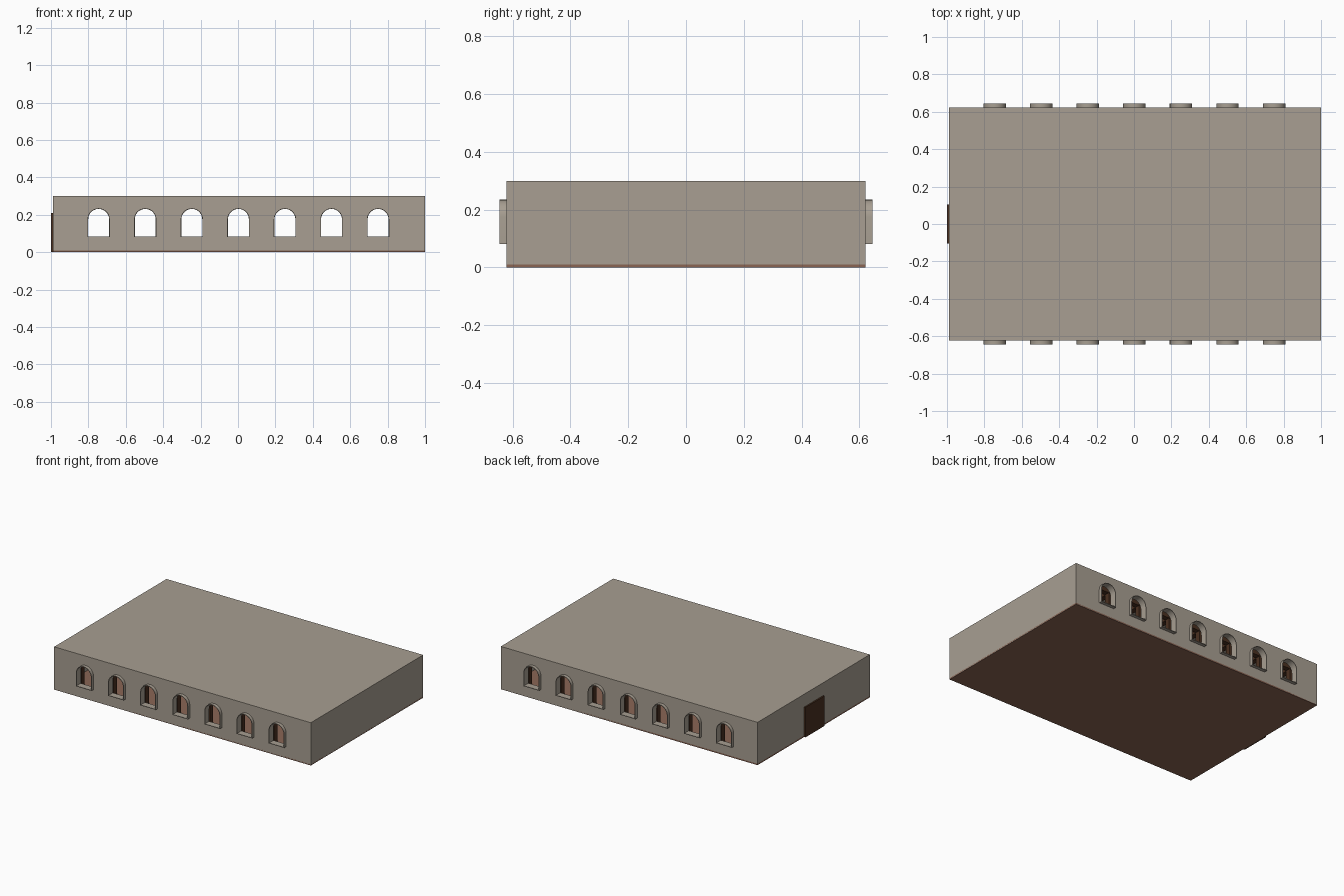
import bpy, math

if "Cube" in bpy.data.objects:
    bpy.data.objects.remove(bpy.data.objects["Cube"])

def material(name, hex_code):
    def lin(c):
        c /= 255
        return c / 12.92 if c <= 0.04045 else ((c + 0.055) / 1.055) ** 2.4
    m = bpy.data.materials.new(name)
    m.diffuse_color = [lin(int(hex_code[i:i + 2], 16)) for i in (0, 2, 4)] + [1]
    m.use_nodes = True
    m.node_tree.nodes["Principled BSDF"].inputs["Base Color"].default_value = m.diffuse_color
    return m

STONE = material("warm grey stone", "A89F92")
FLOOR = material("reddish brown floor", "8A6554")
WOOD = material("dark brown timber", "4A3020")

def box(name, lo, hi, mat):
    bpy.ops.mesh.primitive_cube_add(size=1, location=[(a + b) / 2 for a, b in zip(lo, hi)])
    o = bpy.context.object
    o.scale = [b - a for a, b in zip(lo, hi)]
    bpy.ops.object.transform_apply(location=False, rotation=False, scale=True)
    o.name = name
    o.data.materials.append(mat)
    return o

def plate(name, outlines, y0, y1, mat):
    """Filled x-z outlines (inner ones become holes), extruded from y0 to y1."""
    cu = bpy.data.curves.new(name, 'CURVE')
    cu.dimensions, cu.fill_mode = '2D', 'BOTH'
    cu.extrude = abs(y1 - y0) / 2
    for pts in outlines:
        s = cu.splines.new('POLY')
        s.points.add(len(pts) - 1)
        for p, (x, z) in zip(s.points, pts):
            p.co = (x, z, 0, 1)
        s.use_cyclic_u = True
    cu.materials.append(mat)
    o = bpy.data.objects.new(name, cu)
    o.location = (0, (y0 + y1) / 2, 0)
    o.rotation_euler = (math.pi / 2, 0, 0)
    bpy.context.collection.objects.link(o)
    bpy.ops.object.select_all(action='DESELECT')
    o.select_set(True)
    bpy.context.view_layer.objects.active = o
    bpy.ops.object.convert(target='MESH')
    o = bpy.context.object
    bpy.ops.object.shade_smooth_by_angle(angle=math.radians(30))
    return o

def arch(cx, inset=0.0):
    r, spring, sill = 0.06 - inset, 0.175, 0.081 + inset
    pts = [(cx - r, sill), (cx + r, sill)]
    return pts + [(cx + r * math.cos(a), spring + r * math.sin(a))
                  for a in (math.pi * i / 14 for i in range(15))]

X0, X1, Y, H, T = -0.99, 1.0, 0.622, 0.3, 0.02
CX, STEP = 0.002, 0.249
windows = [CX + STEP * (i - 3) for i in range(7)]

# floor and roof slabs
box("floor", (X0, -Y, 0), (X1, Y, 0.01), FLOOR)
box("roof", (X0, -Y, H - 0.008), (X1, Y, H), STONE)

# end walls
box("left_wall", (X0, -Y, 0.002), (X0 + T, Y, H - 0.008), STONE)
box("right_wall", (X1 - T, -Y, 0.002), (X1, Y, H - 0.008), STONE)

# long walls pierced by arched windows, each with a thin projecting surround
wall = [(X0, 0.002), (X1, 0.002), (X1, H - 0.004), (X0, H - 0.004)]
for side, s in (("front", -1), ("back", 1)):
    plate(side + "_wall", [wall] + [arch(x) for x in windows], s * Y, s * (Y - T), STONE)
    for x in windows:
        plate(side + "_window_surround", [arch(x), arch(x, 0.004)],
              s * 0.645, s * (Y - T - 0.005), STONE)

# door on the left end
box("door", (-1.0, -0.105, 0), (X0, 0.105, 0.21), WOOD)

# interior timber grid: columns between windows with beams above
xs = [CX + STEP * (i - 3.5) for i in range(8)]
ys = [0.25 * (i - 2) for i in range(5)]
w, top = 0.018, H - 0.008
for x in xs:
    box("cross_beam", (x - w, -Y + T, 0.26), (x + w, Y - T, top), WOOD)
    for y in ys:
        box("column", (x - w, y - w, 0.01), (x + w, y + w, 0.26), WOOD)
for y in ys:
    box("long_beam", (X0 + T, y - w, 0.262), (X1 - T, y + w, top), WOOD)
